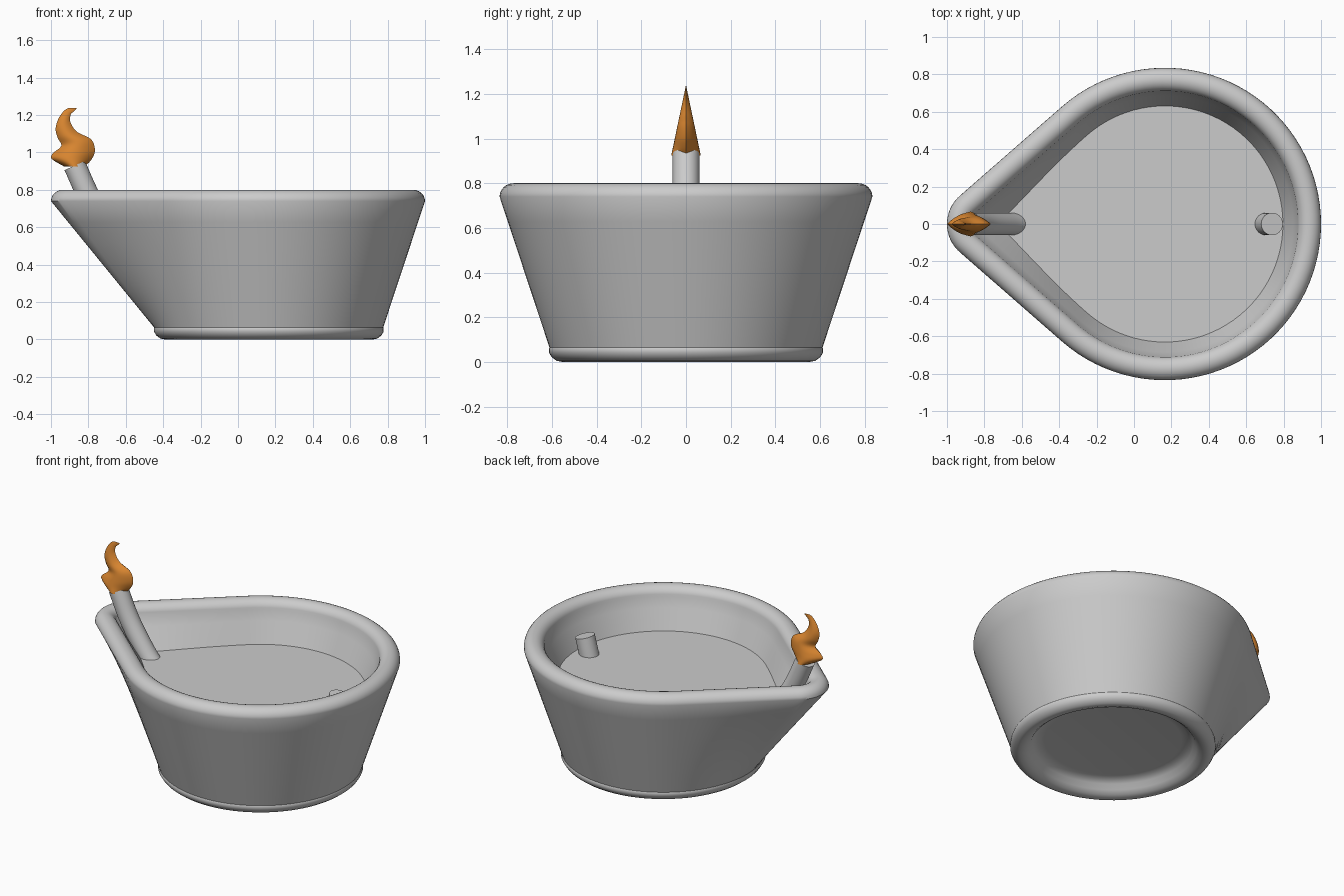
import bpy, bmesh, math
from mathutils import Vector

if "Cube" in bpy.data.objects:
    bpy.data.objects.remove(bpy.data.objects["Cube"])


def make_material(name, rgb):
    m = bpy.data.materials.new(name)
    m.use_nodes = True
    m.diffuse_color = (*rgb, 1)
    m.node_tree.nodes["Principled BSDF"].inputs["Base Color"].default_value = (*rgb, 1)
    return m


clay = make_material("clay grey", (0.6, 0.6, 0.6))
fire = make_material("flame orange", (0.7, 0.24, 0.03))


def loft(name, rings, mat, cap_start=True, cap_end=True, angle=40):
    """Skin a list of equal-length closed rings."""
    bm = bmesh.new()
    loops = [[bm.verts.new(p) for p in ring] for ring in rings]
    n = len(loops[0])
    for a, b in zip(loops, loops[1:]):
        for i in range(n):
            j = (i + 1) % n
            bm.faces.new((a[i], a[j], b[j], b[i]))
    if cap_start:
        bm.faces.new(loops[0][::-1])
    if cap_end:
        bm.faces.new(loops[-1])
    bmesh.ops.recalc_face_normals(bm, faces=bm.faces)
    me = bpy.data.meshes.new(name)
    bm.to_mesh(me)
    bm.free()
    me.materials.append(mat)
    ob = bpy.data.objects.new(name, me)
    bpy.context.collection.objects.link(ob)
    bpy.ops.object.select_all(action="DESELECT")
    ob.select_set(True)
    bpy.context.view_layer.objects.active = ob
    bpy.ops.object.shade_smooth_by_angle(angle=math.radians(angle))
    return ob


def smooth_path(pts, steps):
    """Catmull-Rom interpolation through points of any dimension."""
    pts = [Vector(p) for p in pts]
    ext = [2 * pts[0] - pts[1]] + pts + [2 * pts[-1] - pts[-2]]
    out = []
    for a, b, c, d in zip(ext, ext[1:], ext[2:], ext[3:]):
        for k in range(steps):
            t = k / steps
            out.append(0.5 * (2 * b + (c - a) * t + (2 * a - 5 * b + 4 * c - d) * t * t
                              + (3 * b - a - 3 * c + d) * t ** 3))
    return out + [pts[-1]]


# Bowl plan: a large circle joined by tangents to a small spout circle
CX, R_TOP, R_FOOT = 0.165, 0.835, 0.61
SPOUT_X, R_SPOUT = -0.8, 0.2
FOOT_Z, RIM_Z = 0.06, 0.74
TANGENT = math.pi / 2 + math.asin((R_TOP - R_SPOUT) / (CX - SPOUT_X))


def arc(cx, r, a0, a1, n):
    return [Vector((cx + r * math.cos(a0 + (a1 - a0) * i / n),
                    r * math.sin(a0 + (a1 - a0) * i / n))) for i in range(n + 1)]


def outline(t, inset, z):
    """Plan ring blended from the round foot (t=0) to the spouted rim (t=1)."""
    big = arc(CX, R_TOP - inset, -TANGENT, TANGENT, 72)
    tip = arc(SPOUT_X, R_SPOUT - inset, TANGENT, 2 * math.pi - TANGENT, 20)
    side = [big[-1].lerp(tip[0], k / 12) for k in range(1, 12)]
    back = [Vector((p.x, -p.y)) for p in reversed(side)]
    ring = []
    for p in big + side + tip + back:
        d = p - Vector((CX, 0))
        foot = Vector((CX, 0)) + d.normalized() * (R_FOOT - inset)
        q = foot.lerp(p, t)
        ring.append((q.x, q.y, z))
    return ring


def blend(z):
    return (z - FOOT_Z) / (RIM_Z - FOOT_Z)


# Bowl: recessed underside, rounded foot, flared wall, rolled rim, inner wall
foot_profile = [(0.2, 0.085), (0.16, 0.08), (0.13, 0.06), (0.11, 0.03), (0.085, 0.01),
                (0.055, 0), (0.03, 0.005), (0.008, 0.022), (-0.004, 0.042), (-0.004, 0.058)]
rings = [outline(0, inset, z) for inset, z in foot_profile]
WALL, OIL_Z = 0.125, 0.55
for k in range(7):
    z = 0.064 + (RIM_Z - 0.064) * k / 6
    rings.append(outline(blend(z), 0, z))
for k in range(1, 13):
    a = math.pi * k / 12
    rings.append(outline(1, WALL / 2 * (1 - math.cos(a)), RIM_Z + 0.06 * math.sin(a)))
for k in range(1, 5):
    z = RIM_Z + (0.5 - RIM_Z) * k / 4
    rings.append(outline(blend(z), WALL + 0.02 * k / 4, z))
loft("bowl", rings, clay, cap_end=False)

# Oil surface filling the bowl
loft("oil_surface", [outline(blend(z), WALL + 0.014, z) for z in (OIL_Z - 0.02, OIL_Z)], clay)


# Tubes: curved wick and leaning peg
def tube(name, path, radius, mat):
    rings = []
    for i, p in enumerate(path):
        d = (path[min(i + 1, len(path) - 1)] - path[max(i - 1, 0)]).normalized()
        u = Vector((0, 1, 0))
        v = d.cross(u)
        rings.append([p + radius * (u * math.cos(a) + v * math.sin(a))
                      for a in (2 * math.pi * k / 32 for k in range(32))])
    return loft(name, rings, mat)


wick_path = smooth_path([(-0.6, 0, 0.48), (-0.68, 0, 0.58), (-0.79, 0, 0.75), (-0.873, 0, 0.93)], 6)
tube("wick", wick_path, 0.06, clay)
tube("peg", [Vector((0.69, 0, 0.48)), Vector((0.738, 0, 0.66))], 0.06, clay)

# Flame: lens-shaped sections between a left and a right edge (x, z, x, z)
edges = [(-0.93, 0.925, -0.82, 0.925), (-0.995, 0.965, -0.785, 0.96),
         (-0.99, 0.995, -0.765, 1.01), (-0.945, 1.035, -0.785, 1.07),
         (-0.965, 1.08, -0.86, 1.11), (-0.975, 1.13, -0.895, 1.16),
         (-0.955, 1.19, -0.895, 1.2), (-0.915, 1.234, -0.88, 1.218),
         (-0.865, 1.237, -0.863, 1.234)]
rings = []
for e in smooth_path(edges, 5):
    a, b = Vector((e[0], 0, e[1])), Vector((e[2], 0, e[3]))
    depth = 0.066 * max(0.01, 1 - ((a.z + b.z) / 2 - 0.925) / 0.315)
    ring = []
    for k in range(24):
        s = -1 + 2 * (k if k <= 12 else 24 - k) / 12
        side = 1 if k <= 12 else -1
        ring.append(a.lerp(b, (s + 1) / 2) + Vector((0, side * depth * (1 - s * s), 0)))
    rings.append(ring)
loft("flame", rings, fire, angle=50)
